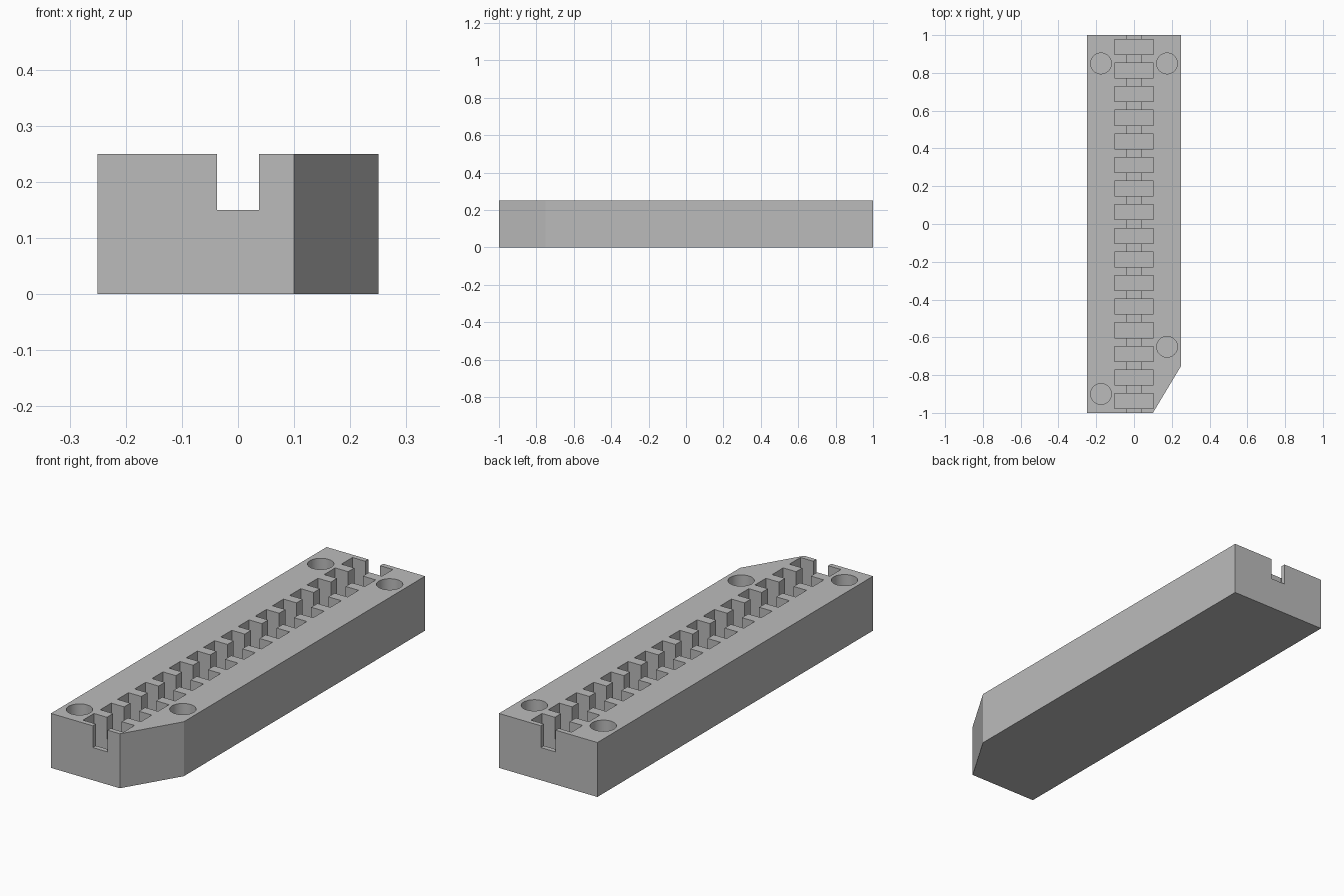
import bpy
import bmesh
from mathutils import Matrix, Vector

default_cube = bpy.data.objects.get("Cube")
if default_cube:
    bpy.data.objects.remove(default_cube, do_unlink=True)

HEIGHT = 0.25
OVERCUT = 0.05
POCKETS = 16
PITCH = 2 / POCKETS

grey = bpy.data.materials.new("plain_grey")
grey.use_nodes = True
colour = (0.5, 0.5, 0.5, 1)
grey.diffuse_color = colour
grey.node_tree.nodes["Principled BSDF"].inputs["Base Color"].default_value = colour


def make_object(name, bm):
    mesh = bpy.data.meshes.new(name)
    bmesh.ops.recalc_face_normals(bm, faces=bm.faces)
    bm.to_mesh(mesh)
    bm.free()
    mesh.materials.append(grey)
    obj = bpy.data.objects.new(name, mesh)
    bpy.context.collection.objects.link(obj)
    return obj


def add_box(bm, size, y, floor):
    """Box open through the top face, with its floor at the given height."""
    depth = HEIGHT + OVERCUT - floor
    place = Matrix.Translation((0, y, floor + depth / 2))
    scale = Matrix.Diagonal((*size, depth, 1))
    bmesh.ops.create_cube(bm, size=1, matrix=place @ scale)


def add_hole(bm, x, y, radius, floor):
    depth = HEIGHT + OVERCUT - floor
    bmesh.ops.create_cone(bm, cap_ends=True, segments=48, radius1=radius,
                          radius2=radius, depth=depth,
                          matrix=Matrix.Translation((x, y, floor + depth / 2)))


def cut(target, cutter):
    cutter.hide_render = True
    mod = target.modifiers.new(cutter.name, "BOOLEAN")
    mod.operation = "DIFFERENCE"
    mod.solver = "EXACT"
    mod.object = cutter
    bpy.context.view_layer.objects.active = target
    bpy.ops.object.modifier_apply(modifier=mod.name)
    bpy.data.objects.remove(cutter, do_unlink=True)


# Long block with one clipped front corner
bm = bmesh.new()
outline = [(-0.25, -1), (0.1, -1), (0.25, -0.75), (0.25, 1), (-0.25, 1)]
base = bm.faces.new([bm.verts.new((x, y, 0)) for x, y in outline])
raised = bmesh.ops.extrude_face_region(bm, geom=[base])["geom"]
bmesh.ops.translate(bm, vec=Vector((0, 0, HEIGHT)),
                    verts=[v for v in raised if isinstance(v, bmesh.types.BMVert)])
block = make_object("slotted_block", bm)

# Channel along the full length
bm = bmesh.new()
add_box(bm, (0.075, 2.2), 0, 0.15)
cut(block, make_object("channel_cutter", bm))

# Row of deeper cross pockets
bm = bmesh.new()
for i in range(POCKETS):
    add_box(bm, (0.206, 0.08), -1 + PITCH * (i + 0.5), 0.1)
cut(block, make_object("pocket_cutter", bm))

# Round blind holes near the corners
bm = bmesh.new()
for x, y in [(-0.175, 0.85), (0.175, 0.85), (0.175, -0.65), (-0.175, -0.9)]:
    add_hole(bm, x, y, 0.055, 0.1)
cut(block, make_object("hole_cutter", bm))

# Smooth hole walls, sharp edges elsewhere
bpy.ops.object.select_all(action="DESELECT")
block.select_set(True)
bpy.context.view_layer.objects.active = block
bpy.ops.object.shade_smooth_by_angle()
